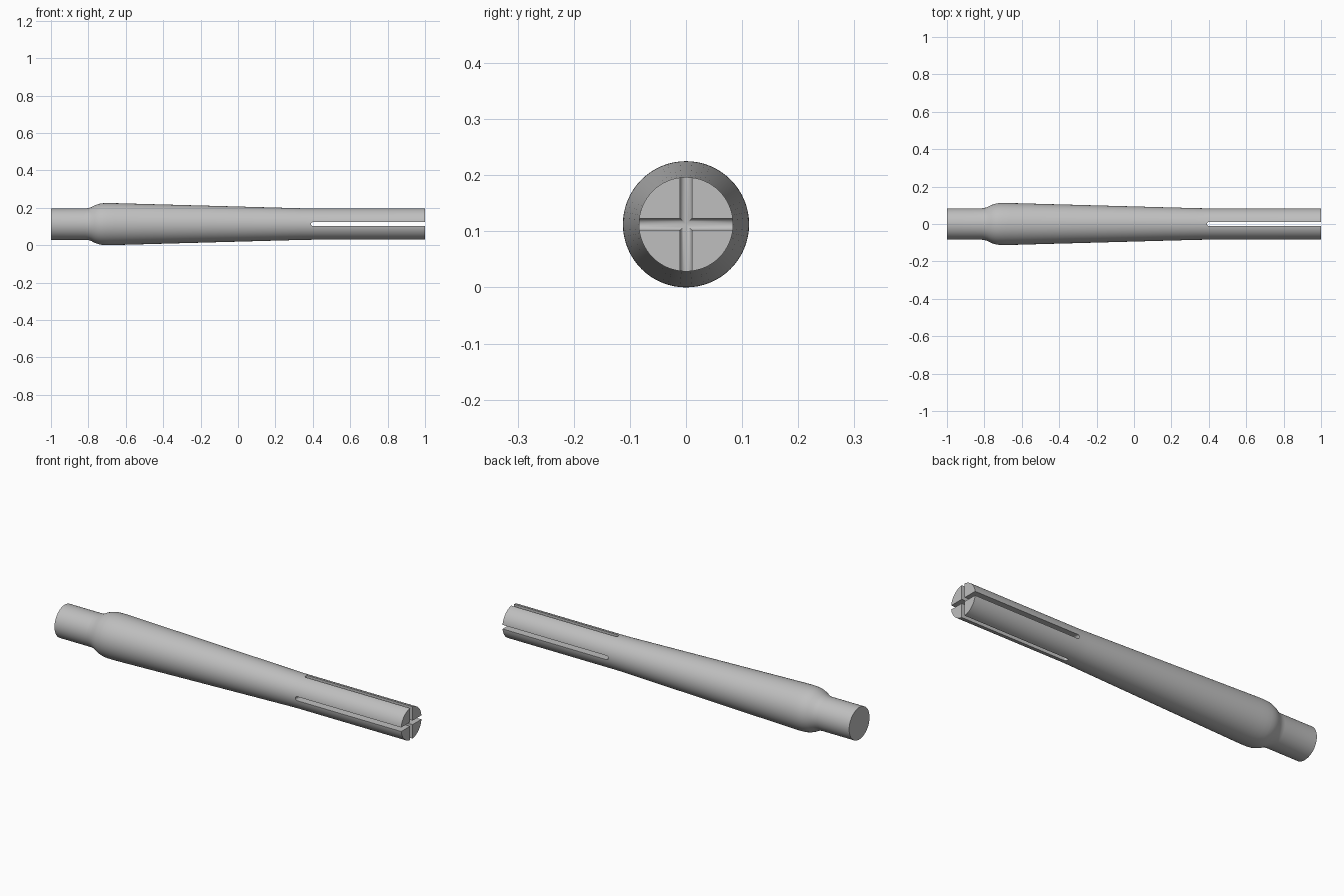
import bpy, bmesh, math
from mathutils import Matrix, Vector

cube = bpy.data.objects.get("Cube")
if cube:
    bpy.data.objects.remove(cube, do_unlink=True)

AXIS_Z = 0.1125
SEGMENTS = 64

steel = bpy.data.materials.new("plain_grey")
steel.use_nodes = True
grey = (0.52, 0.52, 0.52, 1)
steel.diffuse_color = grey
steel.node_tree.nodes["Principled BSDF"].inputs["Base Color"].default_value = grey


def add_object(name, bm):
    bmesh.ops.recalc_face_normals(bm, faces=bm.faces)
    mesh = bpy.data.meshes.new(name)
    bm.to_mesh(mesh)
    bm.free()
    mesh.materials.append(steel)
    obj = bpy.data.objects.new(name, mesh)
    bpy.context.collection.objects.link(obj)
    return obj


def lathe(name, profile):
    """Closed solid of revolution around the long axis."""
    bm = bmesh.new()
    rings = []
    for x, r in profile:
        angles = [math.tau * i / SEGMENTS for i in range(SEGMENTS)]
        rings.append([bm.verts.new((x, r * math.cos(a), AXIS_Z + r * math.sin(a)))
                      for a in angles])
    for a, b in zip(rings, rings[1:]):
        for i in range(SEGMENTS):
            j = (i + 1) % SEGMENTS
            bm.faces.new((a[i], a[j], b[j], b[i]))
    bm.faces.new(rings[0])
    bm.faces.new(rings[-1])
    return add_object(name, bm)


def slot_cutter(name, turn):
    """Round-ended prism passing right through the shaft."""
    half, start, end = 0.0105, 0.39, 1.1
    outline = [(end, -half), (end, half)]
    for i in range(13):
        a = math.pi / 2 + math.pi * i / 12
        outline.append((start + half + half * math.cos(a), half * math.sin(a)))
    bm = bmesh.new()
    face = bm.faces.new([bm.verts.new((x, -0.2, z)) for x, z in outline])
    new = bmesh.ops.extrude_face_region(bm, geom=[face])["geom"]
    bmesh.ops.translate(bm, vec=(0, 0.4, 0),
                        verts=[v for v in new if isinstance(v, bmesh.types.BMVert)])
    bmesh.ops.transform(bm, verts=bm.verts, matrix=Matrix.Translation(
        Vector((0, 0, AXIS_Z))) @ Matrix.Rotation(turn, 4, "X"))
    obj = add_object(name, bm)
    obj.hide_render = True
    return obj


# Shaft: plain shank, rounded shoulder, long taper, plain split end
profile = [(-1, 0.084), (-0.815, 0.084), (-0.80, 0.0855), (-0.785, 0.090),
           (-0.765, 0.1005), (-0.75, 0.106), (-0.735, 0.110), (-0.715, 0.112),
           (-0.69, 0.1125), (-0.66, 0.112), (0.34, 0.0845), (0.38, 0.084), (1, 0.084)]
shaft = lathe("split_shaft", profile)

# Two crossing slots divide the end into four fingers
bpy.context.view_layer.objects.active = shaft
for name, turn in (("side_slot_cutter", 0), ("top_slot_cutter", math.pi / 2)):
    cutter = slot_cutter(name, turn)
    cut = shaft.modifiers.new(name, "BOOLEAN")
    cut.operation = "DIFFERENCE"
    cut.solver = "EXACT"
    cut.object = cutter
    bpy.ops.object.modifier_apply(modifier=cut.name)
    bpy.data.objects.remove(cutter, do_unlink=True)

bpy.ops.object.select_all(action="DESELECT")
shaft.select_set(True)
bpy.ops.object.shade_smooth_by_angle(angle=math.radians(35))
